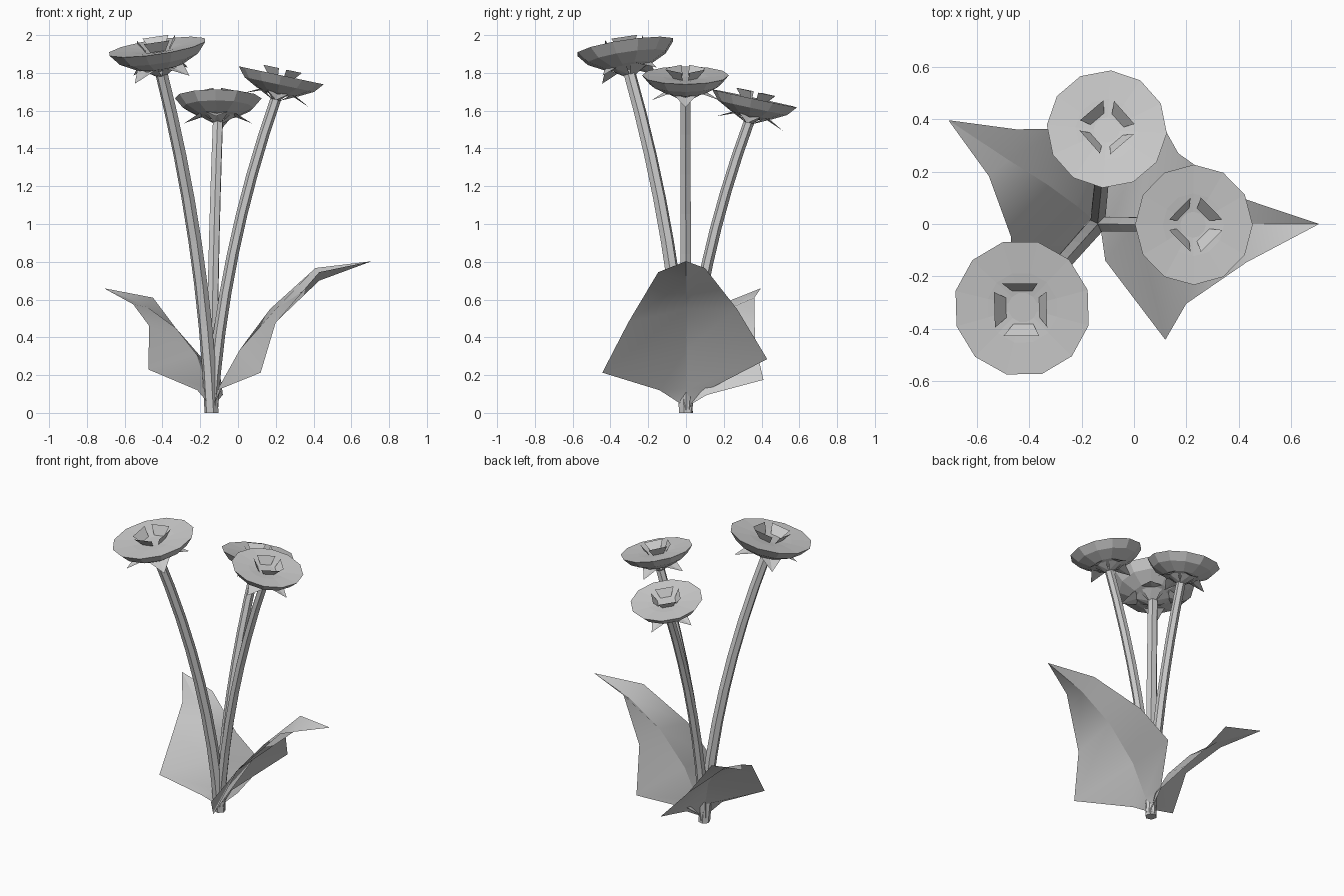
import bpy, math
from mathutils import Vector, Matrix

if "Cube" in bpy.data.objects:
    bpy.data.objects.remove(bpy.data.objects["Cube"])

BASE = Vector((-0.14, 0, 0))


def add_mesh(name, verts, faces, matrix=None, smooth=False):
    me = bpy.data.meshes.new(name)
    me.from_pydata([tuple(v) for v in verts], [], faces)
    if matrix:
        me.transform(matrix)
    me.polygons.foreach_set("use_smooth", [smooth] * len(me.polygons))
    me.update()
    ob = bpy.data.objects.new(name, me)
    bpy.context.collection.objects.link(ob)
    return ob


def polar(r, deg, z):
    a = math.radians(deg)
    return Vector((r * math.cos(a), r * math.sin(a), z))


def ring_faces(rows, n):
    return [(i * n + j, i * n + (j + 1) % n, (i + 1) * n + (j + 1) % n, (i + 1) * n + j)
            for i in range(rows - 1) for j in range(n)]


# Twelve-sided bloom profile, from underside to inside of the dish
BLOOM = [(0.03, -0.11), (0.112, -0.09), (0.188, -0.05), (0.23, 0.0),
         (0.12, -0.008), (0.05, -0.016)]


def flower(tag, centre, azimuth, scale):
    m = (Matrix.Translation(centre) @ Matrix.Rotation(math.radians(azimuth), 4, 'Z')
         @ Matrix.Rotation(math.radians(12), 4, 'Y') @ Matrix.Scale(scale, 4))
    # Bloom disc
    verts = [polar(r, 30 * k, z) for r, z in BLOOM for k in range(12)]
    faces = ring_faces(len(BLOOM), 12)
    n = len(verts)
    faces += [tuple(range(11, -1, -1)), tuple(range(n - 12, n))]
    add_mesh("bloom_" + tag, verts, faces, m)

    # Four separate flared panels forming the centre cup
    verts, faces = [], []
    for k in range(4):
        rot = Matrix.Rotation(math.radians(45 + 90 * k), 3, 'Z')
        i = len(verts)
        verts += [rot @ Vector(p) for p in
                  [(0.056, -0.034, -0.014), (0.056, 0.034, -0.014),
                   (0.088, 0.060, 0.035), (0.088, -0.060, 0.035)]]
        faces.append((i, i + 1, i + 2, i + 3))
    add_mesh("cup_" + tag, verts, faces, m)

    # Four drooping pointed sepals
    verts, faces = [], []
    for k in range(4):
        a = 90 * k
        i = len(verts)
        verts += [polar(0.025, a - 45, -0.135), polar(0.025, a + 45, -0.135),
                  polar(0.105, a + 38, -0.085), polar(0.18, a, -0.135),
                  polar(0.105, a - 38, -0.085), polar(0.09, a, -0.1)]
        faces += [(i, i + 5, i + 1), (i + 1, i + 5, i + 2), (i + 2, i + 5, i + 3),
                  (i + 3, i + 5, i + 4), (i + 4, i + 5, i)]
    add_mesh("sepals_" + tag, verts, faces, m)

    # Curved six-sided stem up to the underside of the bloom
    end = m @ Vector((0, 0, -0.105)) - BASE
    verts, steps = [], 9
    for s in range(steps):
        t = s / (steps - 1)
        bend = 0.3 * t + 0.7 * t * t
        c = BASE + Vector((end.x * bend, end.y * bend, end.z * t))
        r = 0.033 * scale * (1 - 0.1 * t)
        verts += [c + polar(r, azimuth + 60 * k, 0) for k in range(6)]
    faces = ring_faces(steps, 6) + [tuple(range(5, -1, -1))]
    add_mesh("stem_" + tag, verts, faces)


flower("left", (-0.428, -0.322, 1.937), 226, 1.15)
flower("right", (0.229, -0.003, 1.787), 0, 1.0)
flower("back", (-0.104, 0.363, 1.665), 86, 1.0)


# Leaves: three lengthwise rows (side, spine, side) between a root and a tip
def leaf(name, root, tip, side_a, spine, side_b):
    verts = [root, tip]
    for a, s, b in zip(side_a, spine, side_b):
        verts += [a, s, b]
    n = len(spine)
    faces = [(0, 2, 3), (0, 3, 4)]
    for i in range(n - 1):
        o = 2 + 3 * i
        faces += [(o, o + 3, o + 4, o + 1), (o + 1, o + 4, o + 5, o + 2)]
    o = 2 + 3 * (n - 1)
    faces += [(o, 1, o + 1), (o + 1, 1, o + 2)]
    ob = add_mesh(name, verts, faces, smooth=True)
    # Keep the fold along the spine crisp
    ridge = {3 + 3 * i for i in range(n)} | {0, 1}
    for e in ob.data.edges:
        e.use_edge_sharp = set(e.vertices) <= ridge


leaf("leaf_right", (-0.13, 0, 0.03), (0.708, 0, 0.803),
     [(-0.11, -0.14, 0.12), (0.12, -0.443, 0.213), (0.20, -0.305, 0.48), (0.43, -0.147, 0.745)],
     [(-0.09, 0, 0.13), (0.01, 0, 0.335), (0.20, 0, 0.55), (0.43, 0, 0.70)],
     [(-0.11, 0.13, 0.13), (0.08, 0.43, 0.285), (0.17, 0.27, 0.55), (0.41, 0.10, 0.767)])

leaf("leaf_left", (-0.14, 0, 0.03), (-0.71, 0.397, 0.66),
     [(-0.08, 0.11, 0.095), (-0.09, 0.41, 0.175), (-0.27, 0.365, 0.37), (-0.45, 0.362, 0.61)],
     [(-0.16, 0.02, 0.13), (-0.22, 0.07, 0.31), (-0.33, 0.15, 0.45), (-0.48, 0.245, 0.56)],
     [(-0.215, -0.09, 0.12), (-0.475, -0.185, 0.23), (-0.47, -0.05, 0.46), (-0.555, 0.183, 0.575)])
